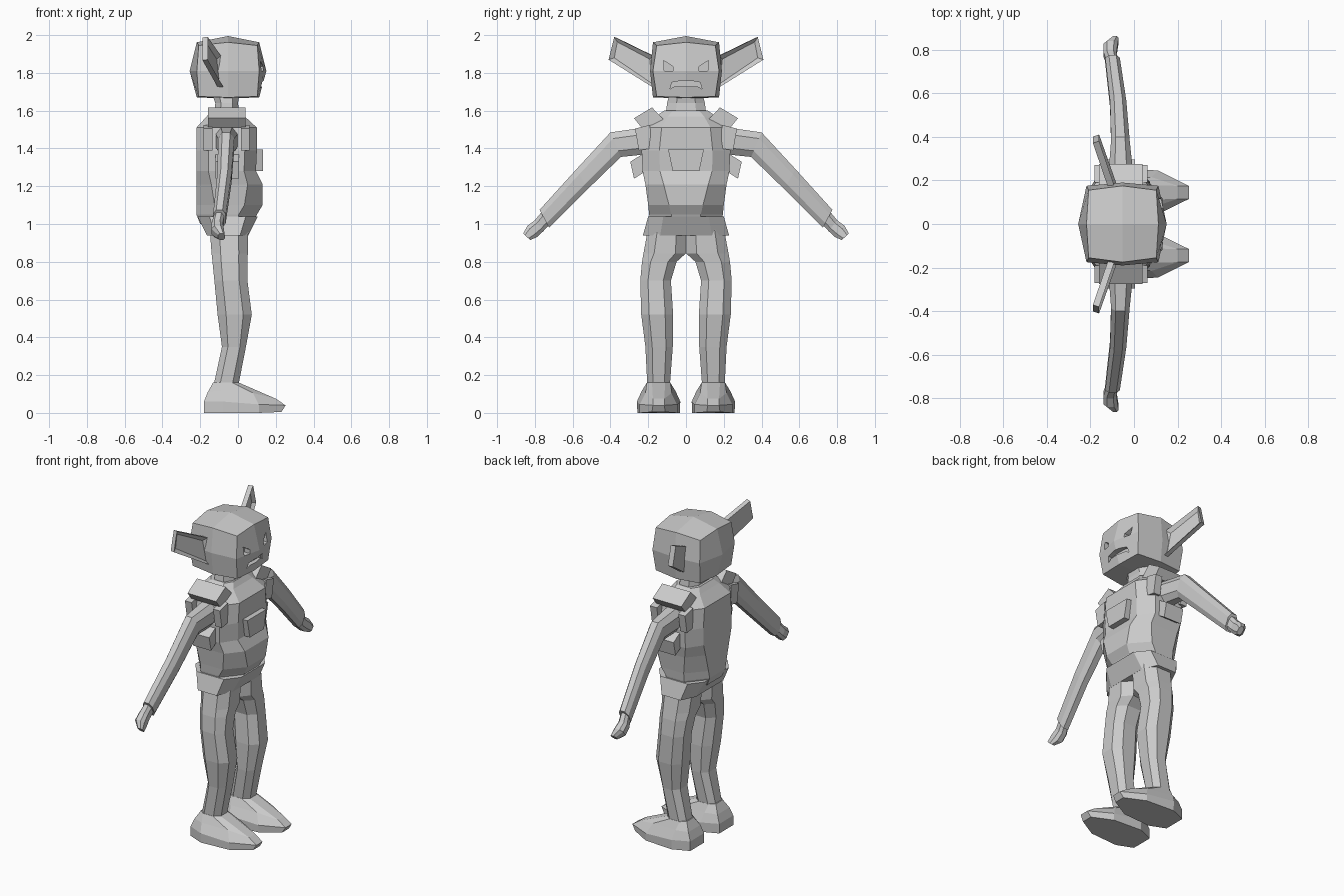
import bpy, bmesh
from mathutils import Vector

if "Cube" in bpy.data.objects:
    bpy.data.objects.remove(bpy.data.objects["Cube"])

grey = bpy.data.materials.new("plain_grey")
grey.diffuse_color = (0.6, 0.6, 0.6, 1)
grey.use_nodes = True
grey.node_tree.nodes["Principled BSDF"].inputs["Base Color"].default_value = grey.diffuse_color


def finish(name, bm, mirror=False):
    bmesh.ops.recalc_face_normals(bm, faces=bm.faces)
    me = bpy.data.meshes.new(name)
    bm.to_mesh(me)
    bm.free()
    me.materials.append(grey)
    ob = bpy.data.objects.new(name, me)
    bpy.context.collection.objects.link(ob)
    if mirror:
        ob.modifiers.new("mirror", 'MIRROR').use_axis = (False, True, False)
    return ob


def loft(name, rings, mirror=False):
    """Skin a stack of closed rings and cap both ends."""
    bm = bmesh.new()
    vs = [[bm.verts.new(p) for p in r] for r in rings]
    n = len(vs[0])
    for a, b in zip(vs, vs[1:]):
        for i in range(n):
            j = (i + 1) % n
            bm.faces.new((a[i], a[j], b[j], b[i]))
    bm.faces.new(vs[0])
    bm.faces.new(vs[-1])
    return finish(name, bm, mirror)


def octagon(c=0.5):
    return [(1, -c), (1, c), (c, 1), (-c, 1), (-1, c), (-1, -c), (-c, -1), (c, -1)]


def flat_ring(z, xb, xf, y0, y1, c=0.5):
    cx, hx, cy, hy = (xb + xf) / 2, (xf - xb) / 2, (y0 + y1) / 2, (y1 - y0) / 2
    return [(cx + a * hx, cy + b * hy, z) for a, b in octagon(c)]


def limb_ring(top, bottom, xb, xf, c=0.5):
    """Section spanning a top and a bottom (y, z) point."""
    t, b = Vector(top), Vector(bottom)
    m, h = (t + b) / 2, (t - b) / 2
    cx, hx = (xb + xf) / 2, (xf - xb) / 2
    return [(cx + u * hx, *(m + h * v)) for u, v in octagon(c)]


def prism(name, x0, x1, profile, mirror=False):
    return loft(name, [[(x, y, z) for y, z in profile] for x in (x0, x1)], mirror)


# Head: divided cube pushed out at the face centres
bm = bmesh.new()
bmesh.ops.create_cube(bm, size=2)
bmesh.ops.subdivide_edges(bm, edges=bm.edges[:], cuts=1, use_grid_fill=True)
for v in bm.verts:
    i, j, k = (round(c) for c in v.co)
    n = (i, j, k).count(0)
    hx, hy = (0.155, 0.165, 0.203)[n], (0.155, 0.175, 0.19)[n]
    hz = (0.135, 0.152, 0.185)[n] if k > 0 else (0.135, 0.14, 0.145)[n]
    v.co = (-0.053 + i * hx, j * hy, 1.81 + k * hz)
head = finish("head", bm)

# Eye and mouth hollows
eyes = prism("eye_cutter", 0.095, 0.25,
             [(0.07, 1.81), (0.115, 1.81), (0.118, 1.865), (0.07, 1.835)], True)
mouth = prism("mouth_cutter", 0.10, 0.25,
              [(-0.085, 1.715), (-0.06, 1.728), (0.06, 1.728), (0.085, 1.715),
               (0.075, 1.75), (0.03, 1.758), (-0.03, 1.758), (-0.075, 1.75)])
for cutter in (eyes, mouth):
    cutter.hide_render = True
    cutter.hide_viewport = True
    mod = head.modifiers.new("hollow", 'BOOLEAN')
    mod.operation, mod.object, mod.solver = 'DIFFERENCE', cutter, 'EXACT'

# Ears: slanted plates with a sunken inner panel
front = [Vector(p) for p in ((-0.16, 0.38, 1.99), (-0.09, 0.175, 1.89),
                             (-0.075, 0.17, 1.72), (-0.16, 0.41, 1.87))]
normal = (front[1] - front[0]).cross(front[3] - front[0]).normalized()
if normal.x < 0:
    normal = -normal
bm = bmesh.new()
f = [bm.verts.new(p) for p in front]
b = [bm.verts.new(p - normal * 0.03) for p in front]
panel = bm.faces.new(f)
bm.faces.new(b[::-1])
for i in range(4):
    j = (i + 1) % 4
    bm.faces.new((f[j], f[i], b[i], b[j]))
bmesh.ops.recalc_face_normals(bm, faces=bm.faces)
bmesh.ops.inset_region(bm, faces=[panel], thickness=0.028, depth=-0.018)
finish("ear", bm, True)

# Neck and torso with rounded belly
loft("neck", [flat_ring(z, xb, xf, -h, h) for z, xb, xf, h in
              ((1.56, -0.13, 0.01, 0.11), (1.64, -0.12, 0.0, 0.10), (1.70, -0.14, 0.01, 0.085))])
loft("torso", [flat_ring(z, xb, xf, -h, h, c) for z, xb, xf, h, c in
               ((1.00, -0.20, 0.08, 0.185, 0.4), (1.05, -0.22, 0.10, 0.195, 0.4),
                (1.10, -0.22, 0.13, 0.20, 0.45), (1.21, -0.22, 0.13, 0.215, 0.55),
                (1.28, -0.22, 0.095, 0.23, 0.6), (1.39, -0.22, 0.10, 0.235, 0.6),
                (1.51, -0.22, 0.10, 0.215, 0.6), (1.57, -0.165, 0.035, 0.16, 0.6),
                (1.60, -0.14, 0.015, 0.115, 0.6))])

# Belt
loft("belt", [flat_ring(z, xb, xf, -h, h, 0.6) for z, xb, xf, h in
              ((0.94, -0.165, 0.055, 0.228), (1.04, -0.215, 0.105, 0.20))])

# Chest plate, shoulder pads, straps and side pouches
prism("chest_plate", 0.08, 0.132, [(-0.07, 1.28), (0.07, 1.28), (0.095, 1.395), (-0.095, 1.395)])
prism("shoulder_pad", -0.16, 0.04,
      [(0.12, 1.555), (0.18, 1.617), (0.275, 1.56), (0.235, 1.51), (0.16, 1.53)], True)
for name, x0, x1 in (("front_strap", 0.015, 0.062), ("back_strap", -0.182, -0.135)):
    prism(name, x0, x1, [(0.185, 1.40), (0.25, 1.39), (0.27, 1.505), (0.19, 1.525)], True)
prism("side_pouch", -0.12, 0.005, [(0.22, 1.275), (0.275, 1.24), (0.295, 1.33), (0.23, 1.37)], True)

# Arms and hands
loft("arm", [limb_ring(*s) for s in (
    ((0.19, 1.515), (0.20, 1.37), -0.12, 0.0),
    ((0.40, 1.485), (0.345, 1.355), -0.105, -0.02),
    ((0.58, 1.29), (0.52, 1.185), -0.11, -0.035),
    ((0.775, 1.075), (0.725, 0.98), -0.132, -0.065))], True)
loft("hand", [limb_ring(*s) for s in (
    ((0.755, 1.075), (0.72, 1.0), -0.125, -0.072),
    ((0.80, 1.02), (0.755, 0.962), -0.14, -0.08),
    ((0.84, 0.99), (0.79, 0.93), -0.14, -0.075),
    ((0.862, 0.95), (0.825, 0.915), -0.105, -0.07))], True)

# Legs
loft("leg", [flat_ring(*s) for s in (
    (0.98, -0.15, 0.055, 0.0, 0.20), (0.845, -0.14, 0.052, 0.0, 0.225),
    (0.80, -0.135, 0.05, 0.05, 0.233), (0.70, -0.125, 0.05, 0.08, 0.242),
    (0.52, -0.108, 0.073, 0.068, 0.237), (0.35, -0.085, 0.042, 0.07, 0.215),
    (0.15, -0.128, 0.003, 0.085, 0.205))], True)


# Feet: each row gives heel, back, front and toe as (x, half width, z)
def foot_ring(row):
    return ([(x, 0.145 - h, z) for x, h, z in row]
            + [(x, 0.145 + h, z) for x, h, z in reversed(row)])


loft("foot", [foot_ring(r) for r in (
    ((-0.18, 0.07, 0), (-0.08, 0.112, 0), (0.11, 0.10, 0), (0.23, 0.035, 0.005)),
    ((-0.18, 0.07, 0.06), (-0.08, 0.115, 0.06), (0.11, 0.10, 0.045), (0.252, 0.03, 0.04)),
    ((-0.16, 0.06, 0.11), (-0.09, 0.09, 0.115), (0.08, 0.07, 0.105), (0.20, 0.03, 0.075)),
    ((-0.132, 0.035, 0.16), (-0.10, 0.062, 0.16), (-0.03, 0.062, 0.16), (0.005, 0.035, 0.16)))], True)
